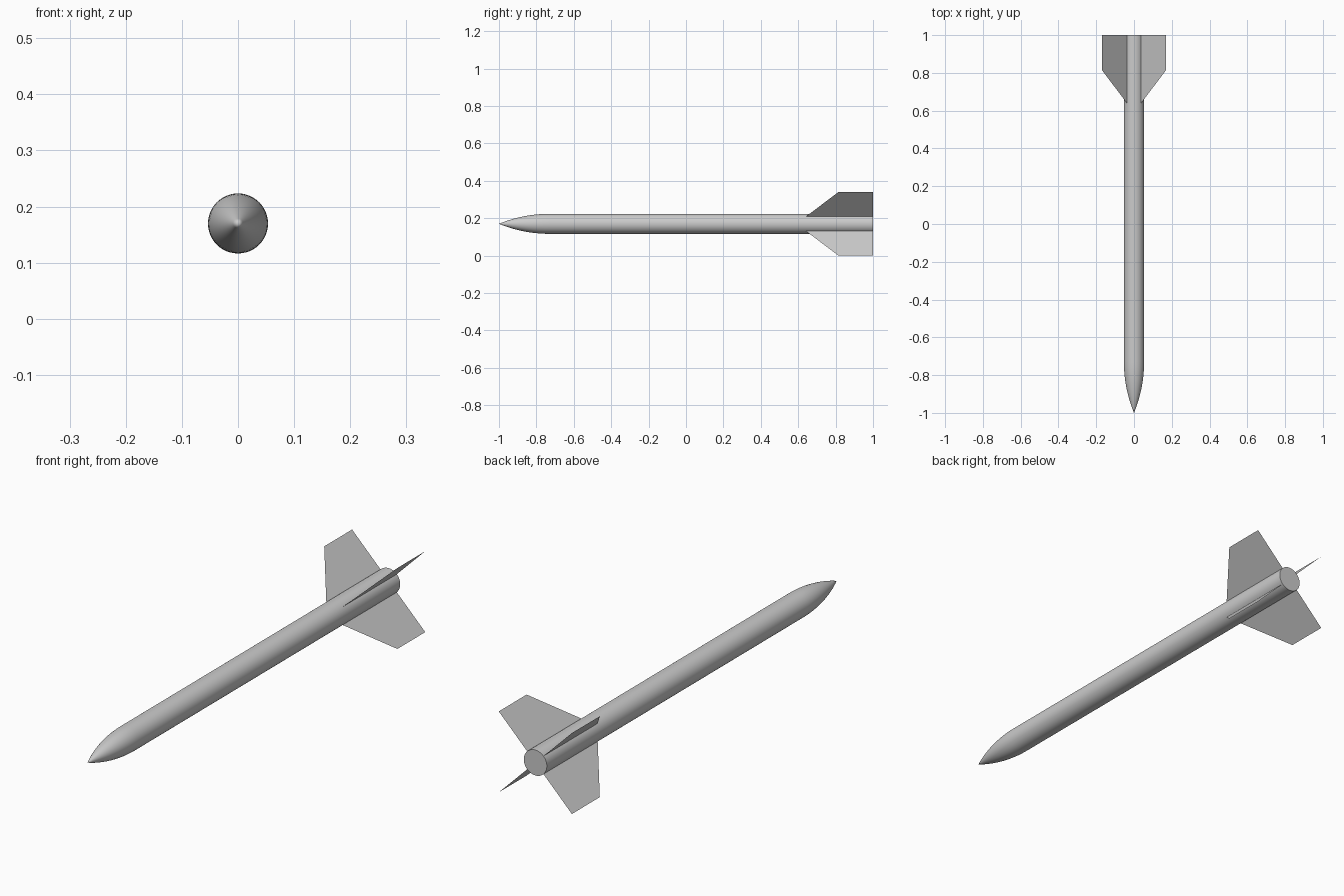
import bpy, bmesh, math
from mathutils import Matrix

if "Cube" in bpy.data.objects:
    bpy.data.objects.remove(bpy.data.objects["Cube"])

R, ZC, SEG = 0.0535, 0.17, 48
NOSE_END, TIP = -0.73, -1.0


def finish(bm, name):
    mesh = bpy.data.meshes.new(name)
    bm.to_mesh(mesh)
    bm.free()
    ob = bpy.data.objects.new(name, mesh)
    bpy.context.collection.objects.link(ob)
    ob.location.z = ZC
    return ob


def lathe(name, profile):
    """Spin (y, radius) points round the long axis."""
    bm = bmesh.new()
    vs = [bm.verts.new((r, y, 0)) for y, r in profile]
    es = [bm.edges.new(p) for p in zip(vs, vs[1:])]
    bmesh.ops.spin(bm, geom=vs + es, cent=(0, 0, 0), axis=(0, 1, 0),
                   angle=2 * math.pi, steps=SEG)
    bmesh.ops.remove_doubles(bm, verts=bm.verts, dist=1e-5)
    bmesh.ops.recalc_face_normals(bm, faces=bm.faces)
    ob = finish(bm, name)
    bpy.ops.object.select_all(action='DESELECT')
    ob.select_set(True)
    bpy.context.view_layer.objects.active = ob
    bpy.ops.object.shade_smooth_by_angle(angle=math.radians(40))
    return ob


# body: tangent ogive nose, straight tube, flat tail cap
length = NOSE_END - TIP
arc = (R * R + length * length) / (2 * R)
profile = [(TIP, 0)]
for i in range(1, 13):
    y = TIP + length * i / 12
    profile.append((y, math.sqrt(arc ** 2 - (NOSE_END - y) ** 2) + R - arc))
profile += [(1, R), (1, 0)]
lathe("rocket_body", profile)

# four paper-thin swept fins on the diagonals
FIN = [(R, 0.64), (0.17 * math.sqrt(2), 0.815), (0.17 * math.sqrt(2), 1), (R, 1)]
for k in range(4):
    bm = bmesh.new()
    bm.faces.new([bm.verts.new((r, y, 0)) for r, y in FIN])
    bm.transform(Matrix.Rotation(math.radians(45 + 90 * k), 4, 'Y'))
    finish(bm, f"tail_fin_{k + 1}")
